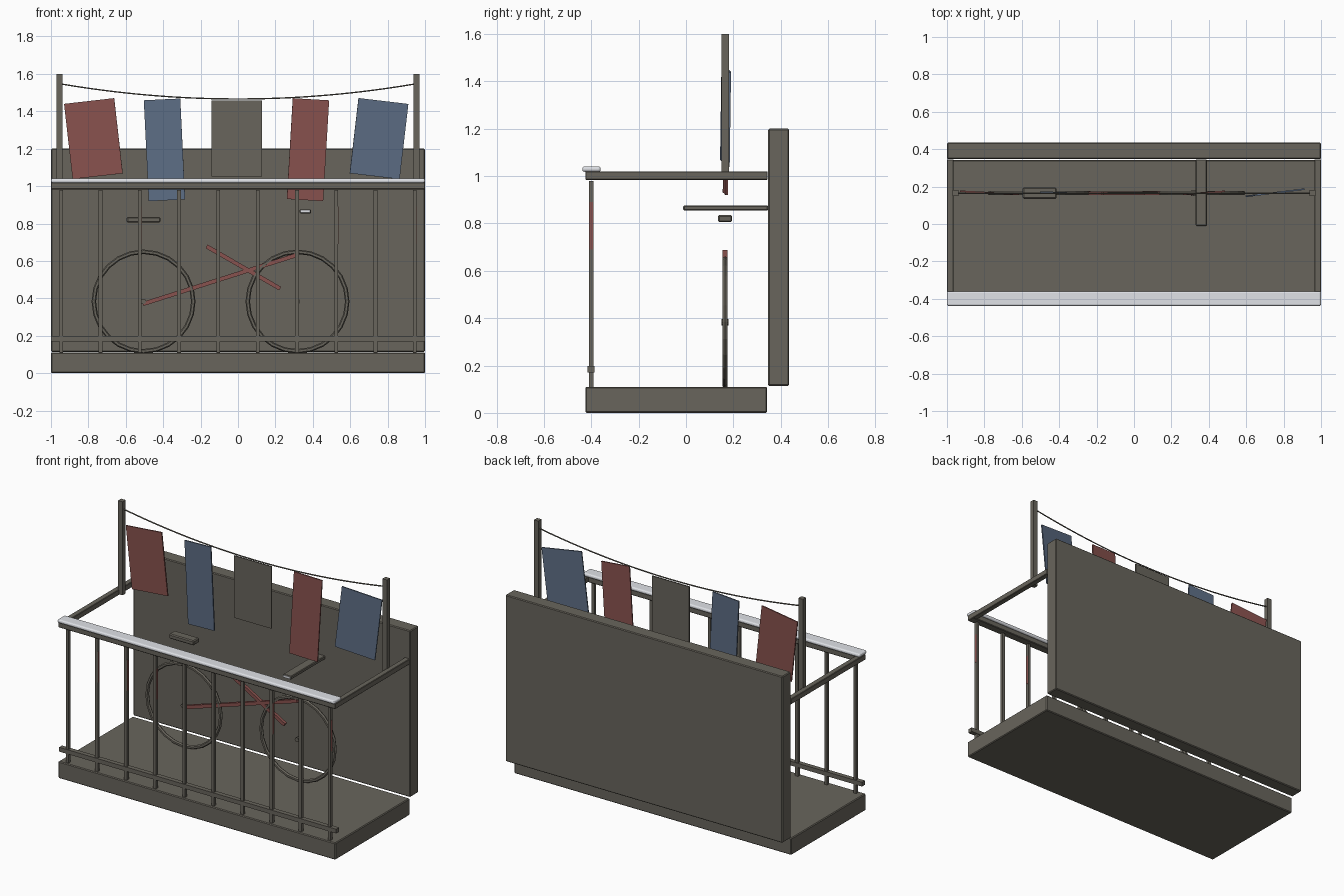
import bpy, math
from mathutils import Vector, Matrix

cube = bpy.data.objects.get("Cube")
if cube:
    bpy.data.objects.remove(cube, do_unlink=True)


def material(name, rgb):
    m = bpy.data.materials.new(name)
    m.use_nodes = True
    m.diffuse_color = (*rgb, 1)
    bsdf = m.node_tree.nodes["Principled BSDF"]
    bsdf.inputs["Base Color"].default_value = (*rgb, 1)
    bsdf.inputs["Roughness"].default_value = 0.8
    return m


STONE = material("warm grey", (0.14, 0.13, 0.107))
RED = material("faded red", (0.25, 0.085, 0.077))
BLUE = material("faded blue", (0.11, 0.155, 0.235))
SNOW = material("snow white", (0.78, 0.8, 0.84))


def finish(name, mat):
    ob = bpy.context.object
    ob.name = ob.data.name = name
    ob.data.materials.append(mat)
    return ob


def box(name, centre, size, mat=STONE, bevel=0.0, rot=None, segments=1):
    bpy.ops.mesh.primitive_cube_add(size=1)
    ob = finish(name, mat)
    ob.data.transform(Matrix.Diagonal((*size, 1)))
    ob.location = centre
    if rot:
        ob.rotation_euler = rot
    if bevel:
        mod = ob.modifiers.new("soft edges", "BEVEL")
        mod.width, mod.segments = bevel, segments
    return ob


def span(name, low, high, mat=STONE, bevel=0.0, segments=1):
    """Box between two opposite corners."""
    a, b = Vector(low), Vector(high)
    return box(name, (a + b) / 2, b - a, mat, bevel, None, segments)


def bar(name, x1, z1, x2, z2, y, thick, mat):
    """Square bar lying in the plane of the bicycle."""
    length = math.hypot(x2 - x1, z2 - z1)
    angle = -math.atan2(z2 - z1, x2 - x1)
    box(name, ((x1 + x2) / 2, y, (z1 + z2) / 2), (length, 0.02, thick), mat, 0, (0, angle, 0))


# Balcony floor and house wall
span("floor_slab", (-1, -0.425, 0), (1, 0.343, 0.11), bevel=0.005)
span("back_wall", (-1, 0.347, 0.114), (1, 0.435, 1.2), bevel=0.005)

# Railing
span("front_handrail", (-1, -0.425, 0.983), (1, -0.37, 1.02), bevel=0.004)
span("lower_rail", (-1, -0.416, 0.17), (1, -0.386, 0.198))
for side, s in (("left", 1), ("right", -1)):
    box(side + "_handrail", (s * 0.982, -0.04, 1.002), (0.036, 0.77, 0.036), bevel=0.003)
    box(side + "_line_post", (s * 0.954, 0.165, 1.295), (0.032, 0.032, 0.61))
for i in range(10):
    x = -0.945 + 0.21 * i
    box("baluster_%d" % (i + 1), (x, -0.4, 0.543), (0.02, 0.02, 0.87))
    # Rust streaks on some of the bars
    if i in (1, 2, 3, 7, 9):
        box("rust_streak_%d" % (i + 1), (x + 0.01, -0.4, 0.79), (0.003, 0.014, 0.2), RED)

# Snow lying on the handrail
span("snow_cap", (-1, -0.438, 1.018), (1, -0.36, 1.041), SNOW, 0.01, 3)

# Sagging washing line
curve = bpy.data.curves.new("washing_line", "CURVE")
curve.dimensions = "3D"
curve.bevel_depth = 0.004
curve.bevel_resolution = 1
steps = 24
spline = curve.splines.new("POLY")
spline.points.add(steps)
for i, p in enumerate(spline.points):
    t = 2 * i / steps - 1
    p.co = (0.945 * t, 0.165, 1.466 + 0.08 * t * t, 1)
curve.materials.append(STONE)
bpy.context.collection.objects.link(bpy.data.objects.new("washing_line", curve))

# Laundry: x, z, width, height, tilt and turn in degrees
laundry = [
    (-0.773, 1.254, 0.27, 0.405, -6.5, -3, RED),
    (-0.393, 1.194, 0.195, 0.54, -2.8, -2, BLUE),
    (-0.008, 1.254, 0.27, 0.405, 0, 0, STONE),
    (0.374, 1.195, 0.195, 0.54, 3.4, 4, RED),
    (0.754, 1.254, 0.27, 0.405, 6.7, 7, BLUE),
]
for n, (x, z, w, h, tilt, turn, mat) in enumerate(laundry, 1):
    box("hanging_cloth_%d" % n, (x, 0.167, z), (w, 0.008, h), mat, 0,
        (0, math.radians(tilt), math.radians(turn)))

# Bicycle against the wall
for end, x in (("rear", -0.505), ("front", 0.318)):
    bpy.ops.mesh.primitive_torus_add(
        major_segments=24, minor_segments=6, major_radius=0.266, minor_radius=0.012,
        location=(x, 0.165, 0.383), rotation=(math.pi / 2, 0, 0))
    finish(end + "_wheel", STONE)
    bpy.ops.mesh.primitive_cylinder_add(
        vertices=8, radius=0.014, depth=0.03,
        location=(x, 0.165, 0.383), rotation=(math.pi / 2, 0, 0))
    finish(end + "_hub", STONE)
bar("frame_long_tube", -0.508, 0.37, 0.315, 0.632, 0.165, 0.022, RED)
bar("frame_cross_tube", -0.168, 0.678, 0.225, 0.452, 0.165, 0.022, RED)
span("saddle", (-0.595, 0.135, 0.805), (-0.415, 0.195, 0.836), bevel=0.006)

# Handlebar arm reaching out from the wall
span("handlebar_arm", (0.33, -0.01, 0.854), (0.39, 0.346, 0.876), bevel=0.004)
box("handlebar_tip", (0.36, -0.011, 0.865), (0.05, 0.004, 0.014), SNOW)
